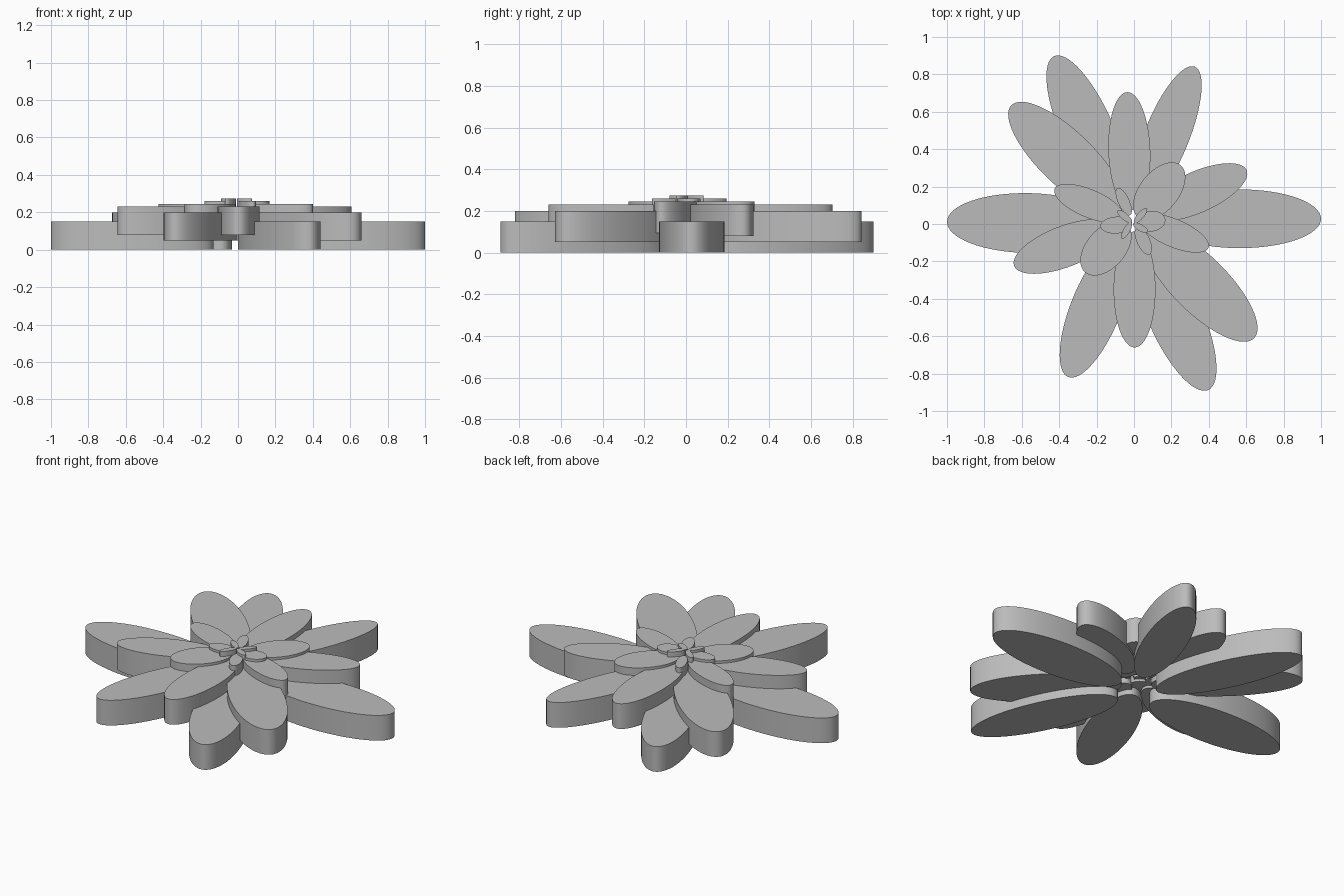
import bpy
import bmesh
from math import cos, sin, pi, radians
from mathutils import Matrix

cube = bpy.data.objects.get("Cube")
if cube:
    bpy.data.objects.remove(cube)

grey = bpy.data.materials.new("petal grey")
grey.use_nodes = True
colour = (0.5, 0.5, 0.5, 1)
grey.diffuse_color = colour
grey.node_tree.nodes["Principled BSDF"].inputs["Base Color"].default_value = colour

THICKNESS = 0.15
SIDES = 64


def petal(name, x, y, angle, half_length, half_width, base):
    """Upright elliptical slab whose long axis points along angle."""
    bm = bmesh.new()
    rim = [bm.verts.new((half_length * cos(2 * pi * i / SIDES),
                         half_width * sin(2 * pi * i / SIDES), 0))
           for i in range(SIDES)]
    face = bm.faces.new(rim)
    top = bmesh.ops.extrude_face_region(bm, geom=[face])["geom"]
    bmesh.ops.translate(bm, vec=(0, 0, THICKNESS),
                        verts=[v for v in top if isinstance(v, bmesh.types.BMVert)])
    bm.transform(Matrix.Translation((x, y, base)) @ Matrix.Rotation(radians(angle), 4, "Z"))
    bmesh.ops.recalc_face_normals(bm, faces=bm.faces)
    mesh = bpy.data.meshes.new(name)
    bm.to_mesh(mesh)
    bm.free()
    mesh.materials.append(grey)
    obj = bpy.data.objects.new(name, mesh)
    bpy.context.collection.objects.link(obj)
    return obj


# Each layer: base height, then petals as x, y, angle, half length, half width
layers = {
    "outer_petal": (0, [
        (-0.565, 0.005, 179, 0.435, 0.16), (0.565, 0.028, 0, 0.435, 0.157),
        (-0.25, 0.5, 114, 0.435, 0.14), (0.22, -0.49, -66, 0.435, 0.145)]),
    "second_petal": (0.05, [
        (0.175, 0.47, 68, 0.4, 0.12), (-0.202, -0.447, 248, 0.4, 0.135),
        (0.352, -0.321, -45, 0.41, 0.15), (-0.361, 0.35, 136, 0.41, 0.145)]),
    "third_petal": (0.08, [
        (-0.025, 0.39, 92, 0.315, 0.112), (0.003, -0.35, -90, 0.31, 0.112),
        (0.337, 0.17, 24, 0.29, 0.11), (-0.37, -0.12, 201, 0.29, 0.11)]),
    "fourth_petal": (0.095, [
        (0.135, 0.175, 51, 0.18, 0.105), (-0.15, -0.13, 229, 0.17, 0.105),
        (-0.24, 0.11, 157, 0.2, 0.075), (0.214, -0.049, -23, 0.2, 0.075)]),
    "inner_petal": (0.11, [
        (0.093, 0.015, 8, 0.075, 0.055), (-0.095, -0.006, 184, 0.085, 0.045),
        (-0.055, 0.12, 115, 0.08, 0.03), (0.05, -0.09, -65, 0.08, 0.035)]),
    "heart_petal": (0.125, [
        (0.035, 0.045, 50, 0.05, 0.018), (-0.05, 0.04, 140, 0.05, 0.018),
        (-0.04, -0.035, 240, 0.05, 0.018), (0.035, -0.02, -30, 0.045, 0.018)]),
}

petals = [petal(f"{name}_{n}", *shape, base)
          for name, (base, shapes) in layers.items()
          for n, shape in enumerate(shapes, 1)]

# Smooth rims with crisp top and bottom edges
bpy.ops.object.select_all(action="DESELECT")
for obj in petals:
    obj.select_set(True)
bpy.context.view_layer.objects.active = petals[0]
bpy.ops.object.shade_smooth_by_angle(angle=radians(30))
